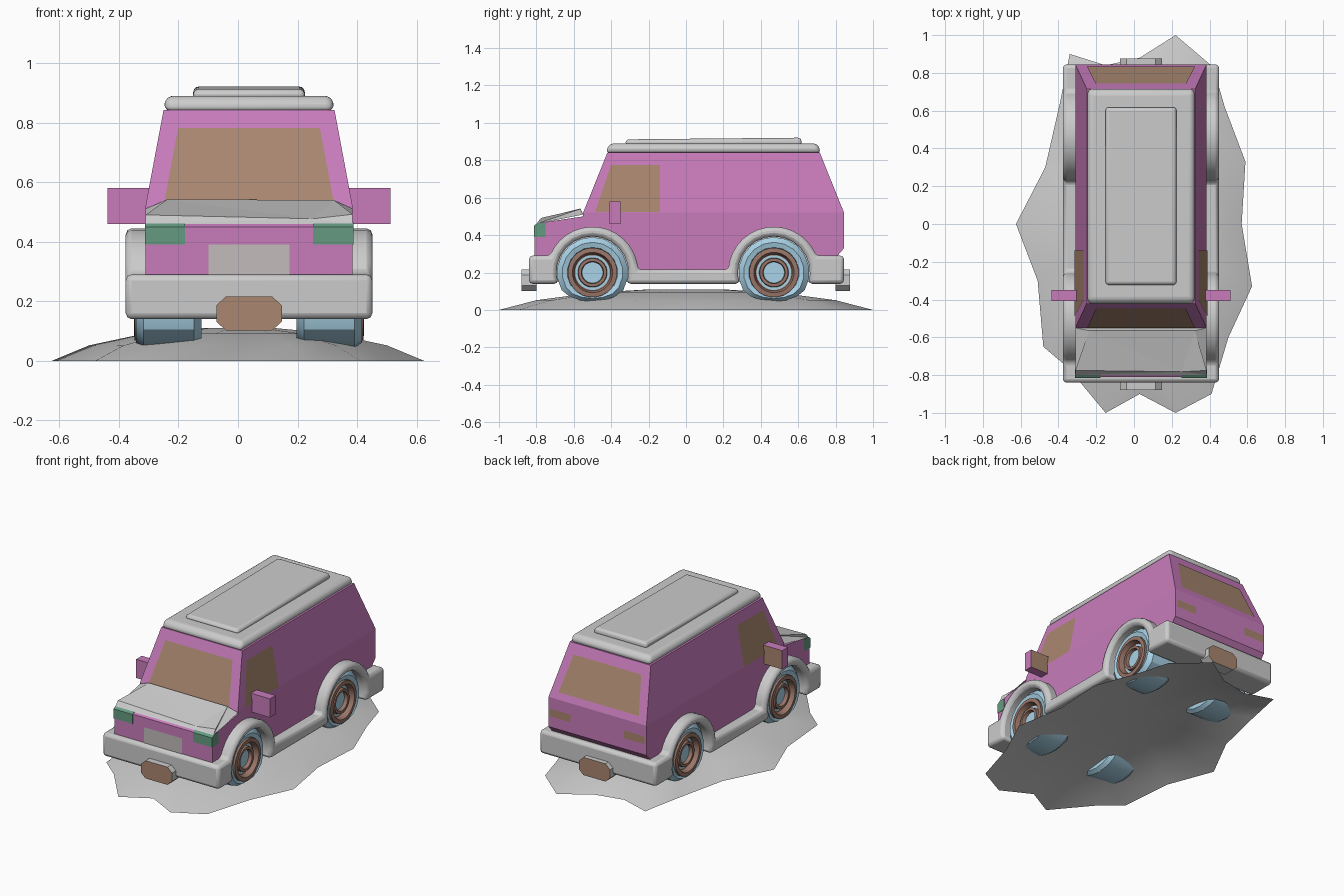
import bpy, bmesh
from math import sin, cos, pi, radians, sqrt
from mathutils import Vector

if "Cube" in bpy.data.objects:
    bpy.data.objects.remove(bpy.data.objects["Cube"])

CX = 0.037          # the van sits slightly off the middle of the mound
HW = 0.3475         # body half width
WHEELS = (-0.5, 0.47)
WZ = 0.2


def mat(name, *rgb):
    m = bpy.data.materials.new(name)
    m.diffuse_color = (*rgb, 1)
    m.use_nodes = True
    m.node_tree.nodes["Principled BSDF"].inputs["Base Color"].default_value = m.diffuse_color
    return m


GREY = mat("grey_trim", 0.8, 0.8, 0.8)
PURPLE = mat("purple_paint", 0.58, 0.2, 0.5)
BROWN = mat("brown_glass", 0.4, 0.24, 0.16)
BLUE = mat("blue_rubber", 0.4, 0.65, 0.8)
RUST = mat("rust_rim", 0.32, 0.18, 0.14)
GREEN = mat("green_lamp", 0.13, 0.33, 0.22)
TAN = mat("tan_grille", 0.55, 0.5, 0.5)


def finish(name, bm, mats=(), bevel=0, segs=2, smooth=None, pick=None, recalc=True, dx=CX):
    if recalc:
        bmesh.ops.recalc_face_normals(bm, faces=bm.faces)
    if pick:
        for f in bm.faces:
            f.material_index = pick(f)
    bmesh.ops.translate(bm, verts=bm.verts, vec=(dx, 0, 0))
    me = bpy.data.meshes.new(name)
    bm.to_mesh(me)
    bm.free()
    ob = bpy.data.objects.new(name, me)
    bpy.context.collection.objects.link(ob)
    for m in mats:
        me.materials.append(m)
    if bevel:
        b = ob.modifiers.new("bevel", 'BEVEL')
        b.width, b.segments = bevel, segs
        b.limit_method, b.angle_limit = 'ANGLE', radians(40)
    if smooth:
        bpy.ops.object.select_all(action='DESELECT')
        ob.select_set(True)
        bpy.context.view_layer.objects.active = ob
        bpy.ops.object.shade_smooth_by_angle(angle=radians(smooth))
    return ob


def loft(rings, caps=True):
    """Skin closed rings of equal length."""
    bm = bmesh.new()
    rs = [[bm.verts.new(p) for p in r] for r in rings]
    n = len(rs[0])
    for a, b in zip(rs, rs[1:]):
        for i in range(n):
            bm.faces.new((a[i], a[(i + 1) % n], b[(i + 1) % n], b[i]))
    if caps:
        bm.faces.new(rs[0])
        bm.faces.new(rs[-1])
    return bm


def rect(x, y0, y1, z, x0=None):
    x0 = -x if x0 is None else x0
    return [(x0, y0, z), (x, y0, z), (x, y1, z), (x0, y1, z)]


def prism(profile, hw):
    return loft([[(x, y, z) for y, z in profile] for x in (-hw, hw)])


def panel(name, pts, m, off=0.004):
    bm = bmesh.new()
    f = bm.faces.new([bm.verts.new(p) for p in pts])
    f.normal_update()
    if f.normal.dot(f.calc_center_median() - Vector((0, 0, 0.5))) < 0:
        f.normal_flip()
    bmesh.ops.translate(bm, verts=bm.verts, vec=f.normal * off)
    finish(name, bm, [m], recalc=False)


def arc(cy, r, z_start, z_end, over_front_first=True, n=14):
    """Arch over a wheel between two heights, front to back or reversed."""
    from math import asin
    a0, a1 = pi - asin((z_start - WZ) / r), asin((z_end - WZ) / r)
    if not over_front_first:
        a0, a1 = asin((z_start - WZ) / r), pi - asin((z_end - WZ) / r)
    return [(cy + r * cos(a0 + (a1 - a0) * i / n), WZ + r * sin(a0 + (a1 - a0) * i / n)) for i in range(n + 1)]


# Mound of ground: jagged outline scaled into a low dome
outline = [(0.22, 1), (0.03, 0.88), (-0.15, 0.84), (-0.34, 0.9), (-0.39, 0.65), (-0.47, 0.3), (-0.625, 0),
           (-0.51, -0.3), (-0.48, -0.65), (-0.35, -0.76), (-0.15, -1), (0.03, -0.9), (0.22, -1),
           (0.41, -0.9), (0.5, -0.6), (0.625, -0.33), (0.57, 0), (0.59, 0.33), (0.48, 0.62), (0.42, 0.83)]
bm = loft([[(x * s, y * s, z) for x, y in outline] for s, z in ((1, 0), (0.8, 0.052), (0.5, 0.092), (0.2, 0.11))],
          caps=False)
bmesh.ops.contextual_create(bm, geom=[e for e in bm.edges if e.is_boundary and e.verts[0].co.z > 0.1])
for f in bm.faces:
    f.normal_update()
    if f.normal.z < 0:
        f.normal_flip()
finish("ground_mound", bm, smooth=40, recalc=False, dx=0)

# Lower body with wheel openings; grey lower band on the sides
prof = [(-0.81, 0.2)]
for cy in WHEELS:
    prof += arc(cy, 0.2, WZ, WZ)
prof += [(0.81, 0.2), (0.81, 0.29), (0.845, 0.33), (0.845, 0.52), (-0.55, 0.52), (-0.55, 0.5), (-0.785, 0.465), (-0.81, 0.45)]
bm = prism(prof, HW)
bmesh.ops.bisect_plane(bm, geom=bm.verts[:] + bm.edges[:] + bm.faces[:], plane_co=(0, 0, 0.325), plane_no=(0, 0, 1))


def lower_pick(f):
    c = f.calc_center_median()
    if abs(f.normal.x) > 0.9:
        return 0 if c.z > 0.325 else 1
    return 0 if c.z > 0.43 or abs(c.y) > 0.78 else 1


finish("lower_body", bm, [PURPLE, GREY], pick=lower_pick)

# Tapered cabin, roof slab and raised roof panel
finish("cabin", loft([rect(HW, -0.55, 0.845, 0.52), rect(0.287, -0.42, 0.715, 0.842)]), [PURPLE])
finish("roof_slab", loft([rect(0.287, -0.43, 0.722, 0.838), rect(0.28, -0.41, 0.705, 0.89)]), bevel=0.03, segs=4, smooth=40)
top = [(-0.185, -0.32, 0.912), (0.185, -0.32, 0.912), (0.185, 0.615, 0.921), (-0.185, 0.615, 0.921)]
finish("roof_panel", loft([rect(0.19, -0.325, 0.62, 0.88), top]), bevel=0.02, segs=3, smooth=40)

# Bumpers, arches and sills as one trim profile
prof = [(-0.84, 0.14)]
for cy in WHEELS:
    prof += arc(cy, 0.193, 0.14, 0.14)
prof += [(0.845, 0.14), (0.845, 0.29)]
prof += arc(WHEELS[1], 0.245, 0.29, 0.215, False)
prof += arc(WHEELS[0], 0.245, 0.215, 0.29, False)
prof += [(-0.84, 0.29)]
finish("bumper_and_arch_trim", prism(prof, 0.414), bevel=0.02, smooth=35)

# Underbody closing the wheel wells
finish("underbody", loft([rect(0.15, -0.72, 0.72, 0.15), rect(0.15, -0.72, 0.72, 0.42)]))

# Dented hood
co = [(-HW, -0.8, 0.46), (HW, -0.8, 0.46), (HW, -0.55, 0.51), (-HW, -0.55, 0.51), (-HW, -0.775, 0.49),
      (-0.275, -0.565, 0.542), (0.285, -0.565, 0.54), (0.215, -0.782, 0.477), (HW, -0.775, 0.492)]
bm = bmesh.new()
vs = [bm.verts.new(c) for c in co]
for f in ((4, 7, 5), (5, 7, 6), (7, 8, 6), (0, 7, 4), (0, 1, 7), (1, 8, 7), (1, 2, 6), (1, 6, 8),
          (0, 4, 5), (0, 5, 3), (3, 5, 6, 2), (0, 3, 2, 1)):
    bm.faces.new([vs[i] for i in f])
finish("hood", bm)

# Windscreen, rear window, grille


def slope(z):
    return (z - 0.52) * 0.404


def glass(name, y0, sign, x0, x1, z0, z1):
    panel(name, [(x, y0 + sign * slope(z), z) for x, z in ((-x0, z0), (x0, z0), (x1, z1), (-x1, z1))], BROWN)


glass("windscreen", -0.55, 1, 0.285, 0.238, 0.53, 0.78)
glass("rear_window", 0.845, -1, 0.285, 0.24, 0.56, 0.78)
panel("grille", [(-0.136, -0.81, 0.29), (0.136, -0.81, 0.29), (0.136, -0.81, 0.39), (-0.136, -0.81, 0.39)], TAN)

# Mirrored side parts
for s, side in ((-1, "left"), (1, "right")):
    panel(side + "_window", [(s * (HW - (z - 0.52) * 0.188), y, z) for y, z in
                             ((-0.487, 0.522), (-0.4, 0.775), (-0.14, 0.775), (-0.14, 0.522))], BROWN)
    panel(side + "_tail_lamp", [(s * x, 0.845, z) for x, z in ((0.19, 0.4), (0.335, 0.4), (0.335, 0.45), (0.19, 0.45))], BROWN)
    lamp = [[(s * x, y, z) for x, y, z in rect(0.35, y0, -0.752, z, 0.215)]
            for y0, z in ((-0.814, 0.39), (-0.814, 0.45), (-0.795, 0.464))]
    finish(side + "_headlamp", loft(lamp), [GREEN])
    box = [[(s * x, y, z) for x, y, z in rect(0.475, -0.408, -0.35, z, 0.335)] for z in (0.46, 0.58)]
    finish(side + "_mirror", loft(box), [PURPLE, BROWN], pick=lambda f: int(f.normal.y > 0.5))

# Eight-sided plates on both bumpers
for name, y0, y1 in (("front_plate", -0.88, -0.8), ("rear_plate", 0.8, 0.876)):
    oct8 = [(-0.11, 0.132), (-0.078, 0.102), (0.078, 0.102), (0.11, 0.132),
            (0.11, 0.186), (0.078, 0.216), (-0.078, 0.216), (-0.11, 0.186)]
    finish(name, loft([[(x, y, z) for x, z in oct8] for y in (y0, y1)]), [GREY, BROWN],
           pick=lambda f: int(abs(f.normal.y) > 0.5))

# Wheels: lathed tyre with a sagging bottom, and a stepped rim
tyre = [(0.35, 0.12), (0.372, 0.135), (0.38, 0.162), (0.355, 0.19), (0.185, 0.19), (0.16, 0.162), (0.16, 0.05)]
rim = [(0.34, 0.134), (0.384, 0.132), (0.386, 0.108), (0.352, 0.098), (0.345, 0.08), (0.372, 0.076), (0.372, 0.06),
       (0.345, 0.055)]


def lathe(name, profile, s, cy, n, m):
    rings = []
    for x, r in profile:
        ring = []
        for i in range(n):
            a = 2 * pi * (i + 0.5) / n
            z = r * sin(a)
            if z < -0.1:
                z = -0.1 + (z + 0.1) * (0.62 if r > 0.14 else 1)
            ring.append((s * x, cy + r * cos(a), WZ + z))
        rings.append(ring)
    finish(name, loft(rings), [m], smooth=30)


for cy, end in zip(WHEELS, ("front", "rear")):
    for s, side in ((-1, "left"), (1, "right")):
        lathe(f"{end}_{side}_tyre", tyre, s, cy, 18, BLUE)
        lathe(f"{end}_{side}_rim", rim, s, cy, 24, RUST)
